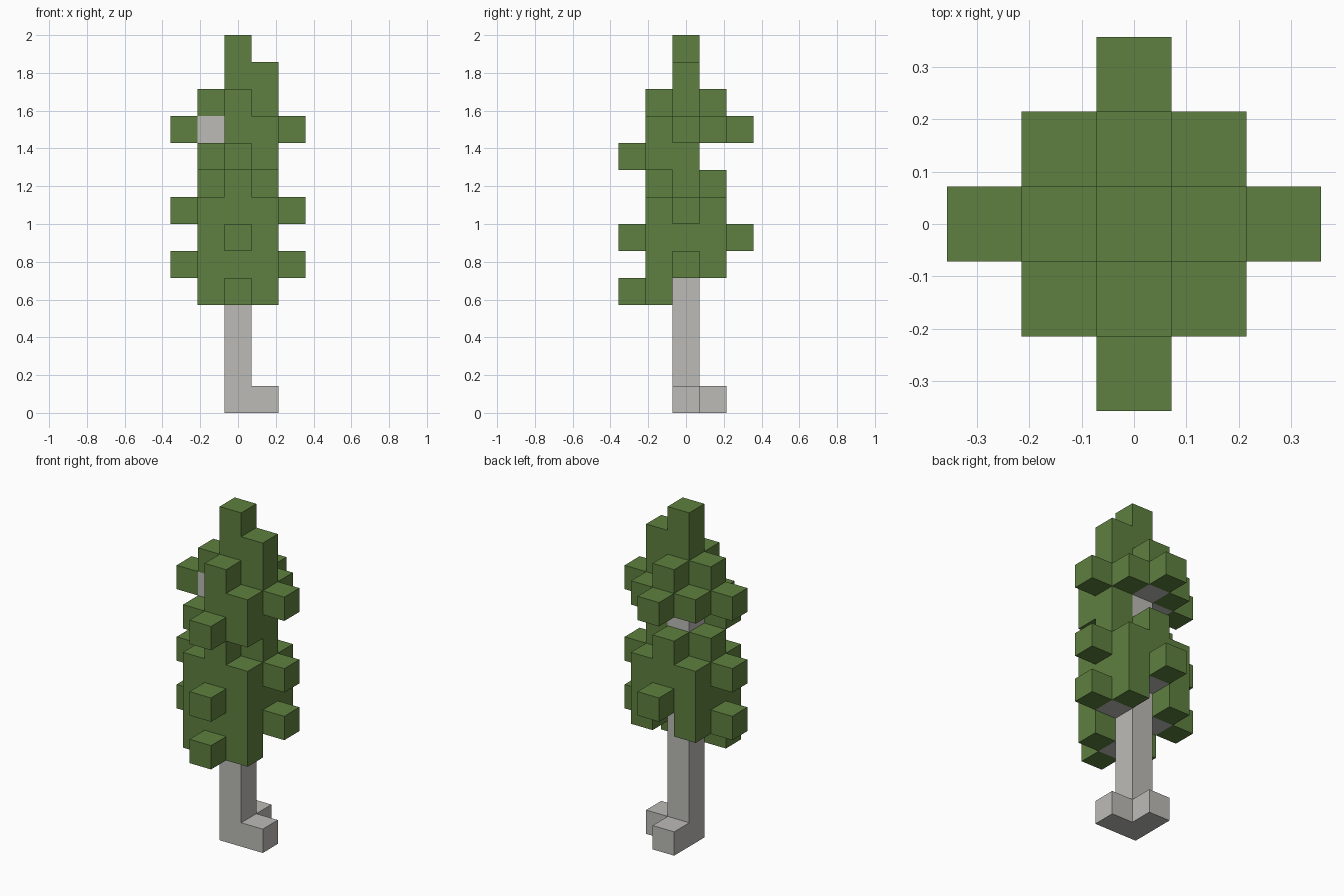
import bpy
import bmesh
from mathutils import Vector

if "Cube" in bpy.data.objects:
    bpy.data.objects.remove(bpy.data.objects["Cube"], do_unlink=True)

HEIGHT = 14                 # blocks from ground to tip
UNIT = 2 / HEIGHT
DIRS = {"C": (0, 0), "F": (0, -1), "B": (0, 1), "L": (1, 0), "R": (-1, 0),
        "FL": (1, -1), "FR": (-1, -1), "BL": (1, 1), "BR": (-1, 1)}


def material(name, color):
    mat = bpy.data.materials.new(name)
    mat.use_nodes = True
    mat.diffuse_color = (*color, 1)
    mat.node_tree.nodes["Principled BSDF"].inputs["Base Color"].default_value = (*color, 1)
    return mat


def blocks(layers, reach=1):
    """Turn {level: 'directions'} into a set of block cells."""
    return {(DIRS[d][0] * reach, DIRS[d][1] * reach, level)
            for level, names in layers.items() for d in names.split()}


def build(name, cells, solid, mat):
    """Make one object from blocks, keeping only faces open to the air."""
    bm = bmesh.new()
    for cell in sorted(cells):
        for axis in range(3):
            for sign in (-1, 1):
                n = Vector((0, 0, 0))
                n[axis] = sign
                if tuple(int(a + b) for a, b in zip(cell, n)) in solid:
                    continue
                u = Vector((0, 0, 0))
                u[(axis + 1) % 3] = 1
                v = n.cross(u)
                mid = Vector(cell) + Vector((0, 0, 0.5)) + n / 2
                corners = (-u - v, u - v, u + v, v - u)
                bm.faces.new([bm.verts.new((mid + c / 2) * UNIT) for c in corners])
    bmesh.ops.remove_doubles(bm, verts=bm.verts[:], dist=UNIT / 100)
    mesh = bpy.data.meshes.new(name)
    bm.to_mesh(mesh)
    bm.free()
    mesh.materials.append(mat)
    obj = bpy.data.objects.new(name, mesh)
    bpy.context.collection.objects.link(obj)


bark = material("pale_bark", (0.503, 0.497, 0.474))
leaf = material("leaf_green", (0.112, 0.216, 0.050))

# Trunk and roots
trunk = blocks({level: "C" for level in range(HEIGHT - 3)})
roots = blocks({0: "L B"})

# Branches, each ending in a leaf tip
limbs = {4: "F", 5: "L R", 6: "F B", 7: "L R", 9: "F", 10: "L R B"}
branches = blocks(limbs)
tips = blocks(limbs, reach=2)

# Lower and upper foliage
lower = blocks({4: "FL FR",
                5: "FL FR BL BR F",
                6: "FL FR BL BR L R",
                7: "FL FR BL BR F B",
                8: "F B L R"})
upper = blocks({9: "FL FR L",
                10: "FL BL BR F",
                11: "C F B L R"})

# Pointed crown
crown = blocks({12: "C L", 13: "C"})

parts = [("trunk", trunk, bark), ("roots", roots, bark), ("branches", branches, bark),
         ("leaf_tips", tips, leaf), ("lower_foliage", lower, leaf),
         ("upper_foliage", upper, leaf), ("crown", crown, leaf)]
solid = set().union(*(cells for _, cells, _ in parts))
for name, cells, mat in parts:
    build(name, cells, solid, mat)
